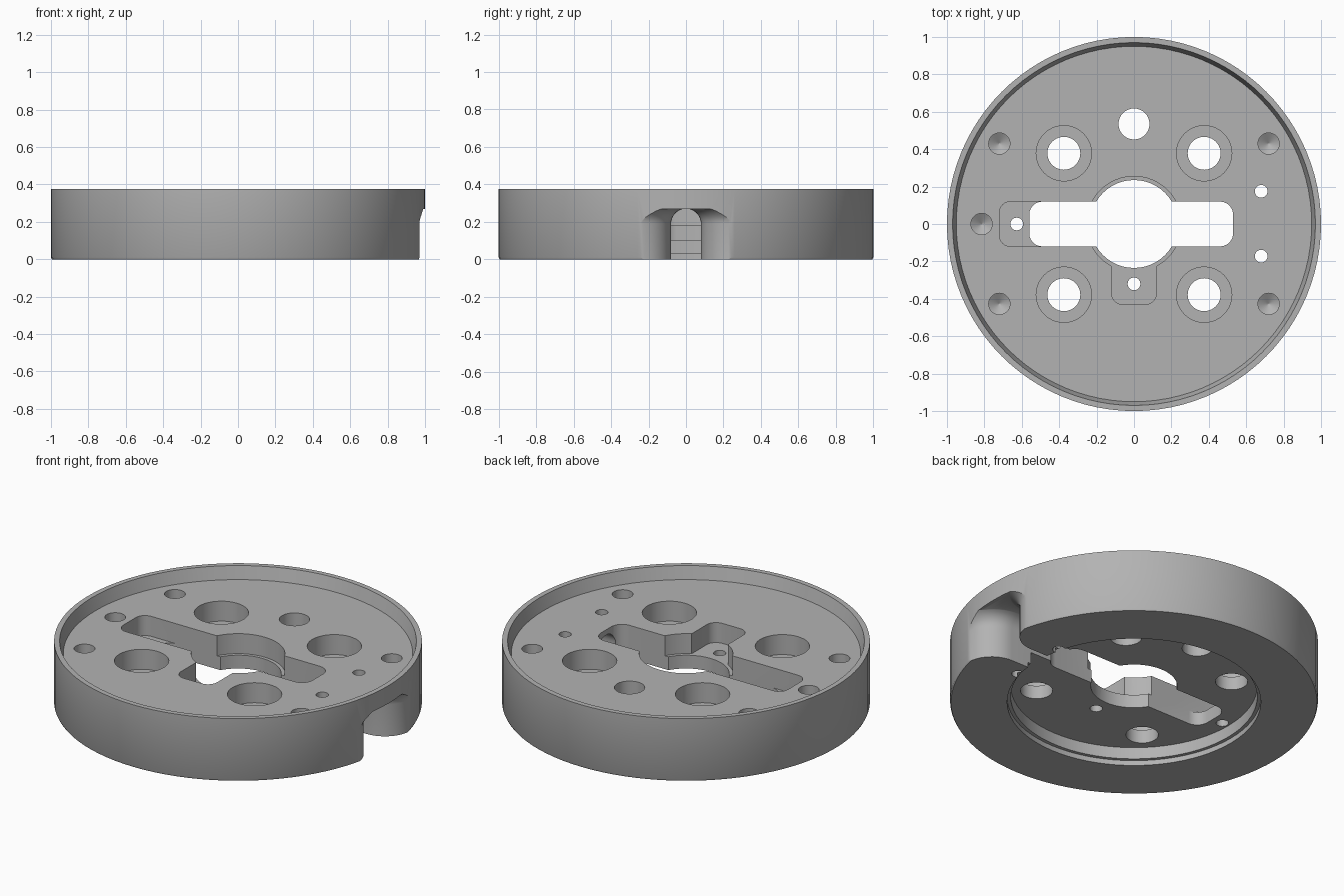
import bpy, bmesh, math

old = bpy.data.objects.get("Cube")
if old:
    bpy.data.objects.remove(old, do_unlink=True)

TOP, FLOOR, LEDGE, UNDER = 0.375, 0.30, 0.18, 0.10

metal = bpy.data.materials.new("grey_metal")
metal.use_nodes = True
grey = (0.45, 0.45, 0.45, 1)
metal.diffuse_color = grey
metal.node_tree.nodes["Principled BSDF"].inputs["Base Color"].default_value = grey


def loft(name, rings):
    """Closed solid through a stack of equal-length point rings."""
    bm = bmesh.new()
    loops = [[bm.verts.new(p) for p in ring] for ring in rings]
    n = len(loops[0])
    for a, b in zip(loops, loops[1:]):
        for i in range(n):
            j = (i + 1) % n
            bm.faces.new((a[i], a[j], b[j], b[i]))
    bm.faces.new(loops[0][::-1])
    bm.faces.new(loops[-1])
    bmesh.ops.recalc_face_normals(bm, faces=bm.faces)
    mesh = bpy.data.meshes.new(name)
    bm.to_mesh(mesh)
    bm.free()
    obj = bpy.data.objects.new(name, mesh)
    bpy.context.collection.objects.link(obj)
    return obj


def circle(x, y, z, r, n):
    return [(x + r * math.cos(2 * math.pi * i / n),
             y + r * math.sin(2 * math.pi * i / n), z) for i in range(n)]


def turned(name, x, y, profile, n=40):
    """Round solid from (radius, height) pairs."""
    return loft(name, [circle(x, y, z, r, n) for r, z in profile])


def rounded_slot(name, x0, x1, y0, y1, r, z0, z1):
    pts = []
    corners = [(x1 - r, y1 - r), (x0 + r, y1 - r), (x0 + r, y0 + r), (x1 - r, y0 + r)]
    for k, (cx, cy) in enumerate(corners):
        for i in range(7):
            a = math.pi / 2 * (k + i / 6)
            pts.append((cx + r * math.cos(a), cy + r * math.sin(a)))
    return loft(name, [[(x, y, z) for x, y in pts] for z in (z0, z1)])


def flare_outline(z):
    """Plan of the side channel: narrow inside, trumpet shaped at the rim."""
    w = math.sqrt(max(0.0064 - max(z - 0.19, 0) ** 2, 0.0004))
    shift = 0.05 * (max(z - 0.19, 0) / 0.078) ** 2
    side = [(0.4, w)]
    for i in range(13):
        a = math.pi / 2 * (1 - i / 12)
        side.append((0.8 + (0.17 + shift) * math.cos(a),
                     0.25 - (0.25 - w) * (1 - 0) + (0.25 - w) * (1 - math.sin(a))))
    side.append((1.2, 0.25))
    return [(x, -y, z) for x, y in side] + [(x, y, z) for x, y in reversed(side)]


# Main disc with raised rim and recessed top and underside
body = turned("disc_body", 0, 0, [(0.995, 0), (1, 0.01), (1, TOP), (0.97, TOP),
                                  (0.95, FLOOR)], 96)
cutters = [turned("underside_recess", 0, 0, [(0.69, -0.1), (0.69, 0.03), (0.67, 0.03),
                                             (0.67, UNDER)], 80)]

# Central opening with its slots and shallow pockets
cutters += [
    turned("centre_bore", 0, 0, [(0.235, -0.1), (0.235, 0.5)], 48),
    turned("centre_counterbore", 0, 0, [(0.255, LEDGE), (0.255, 0.5)], 48),
    rounded_slot("long_slot", -0.56, 0.53, -0.12, 0.12, 0.07, -0.1, 0.5),
    rounded_slot("side_pocket", -0.72, -0.3, -0.12, 0.12, 0.06, LEDGE, 0.5),
    rounded_slot("front_pocket", -0.12, 0.12, -0.43, -0.1, 0.06, LEDGE, 0.5),
]

# Bolt holes with counterbores
for sx in (-1, 1):
    for sy in (-1, 1):
        x, y = 0.375 * sx, 0.378 * sy
        cutters.append(turned("bolt_hole", x, y, [(0.088, -0.1), (0.088, 0.5)]))
        cutters.append(turned("bolt_counterbore", x, y, [(0.148, LEDGE), (0.148, 0.5)]))

# Plain through holes
for x, y, r in [(0, 0.535, 0.083), (-0.627, 0, 0.034), (0, -0.32, 0.034),
                (0.68, 0.175, 0.034), (0.68, -0.172, 0.034)]:
    cutters.append(turned("through_hole", x, y, [(r, -0.1), (r, 0.5)], 28))

# Blind holes with conical bottoms
for x, y in [(-0.72, 0.43), (0.72, 0.43), (-0.72, -0.427), (0.72, -0.427), (-0.815, 0)]:
    cutters.append(turned("blind_hole", x, y, [(0.002, 0.165), (0.057, 0.20), (0.057, 0.5)], 28))

# Arched side channel that flares at the rim
levels = [-0.1, 0.19] + [0.19 + 0.078 * math.sin(math.pi / 2 * i / 7) for i in range(1, 8)]
cutters.append(loft("side_channel", [flare_outline(z) for z in levels]))

# Carve everything out of the disc
bpy.context.view_layer.objects.active = body
for c in cutters:
    mod = body.modifiers.new(c.name, 'BOOLEAN')
    mod.operation = 'DIFFERENCE'
    mod.solver = 'EXACT'
    mod.object = c
    bpy.ops.object.modifier_apply(modifier=mod.name)
    bpy.data.objects.remove(c, do_unlink=True)

# One material and smooth shading with crisp edges
body.data.materials.clear()
body.data.materials.append(metal)
for p in body.data.polygons:
    p.material_index = 0
for o in bpy.context.selected_objects:
    o.select_set(False)
body.select_set(True)
bpy.ops.object.shade_smooth_by_angle(angle=math.radians(30))
